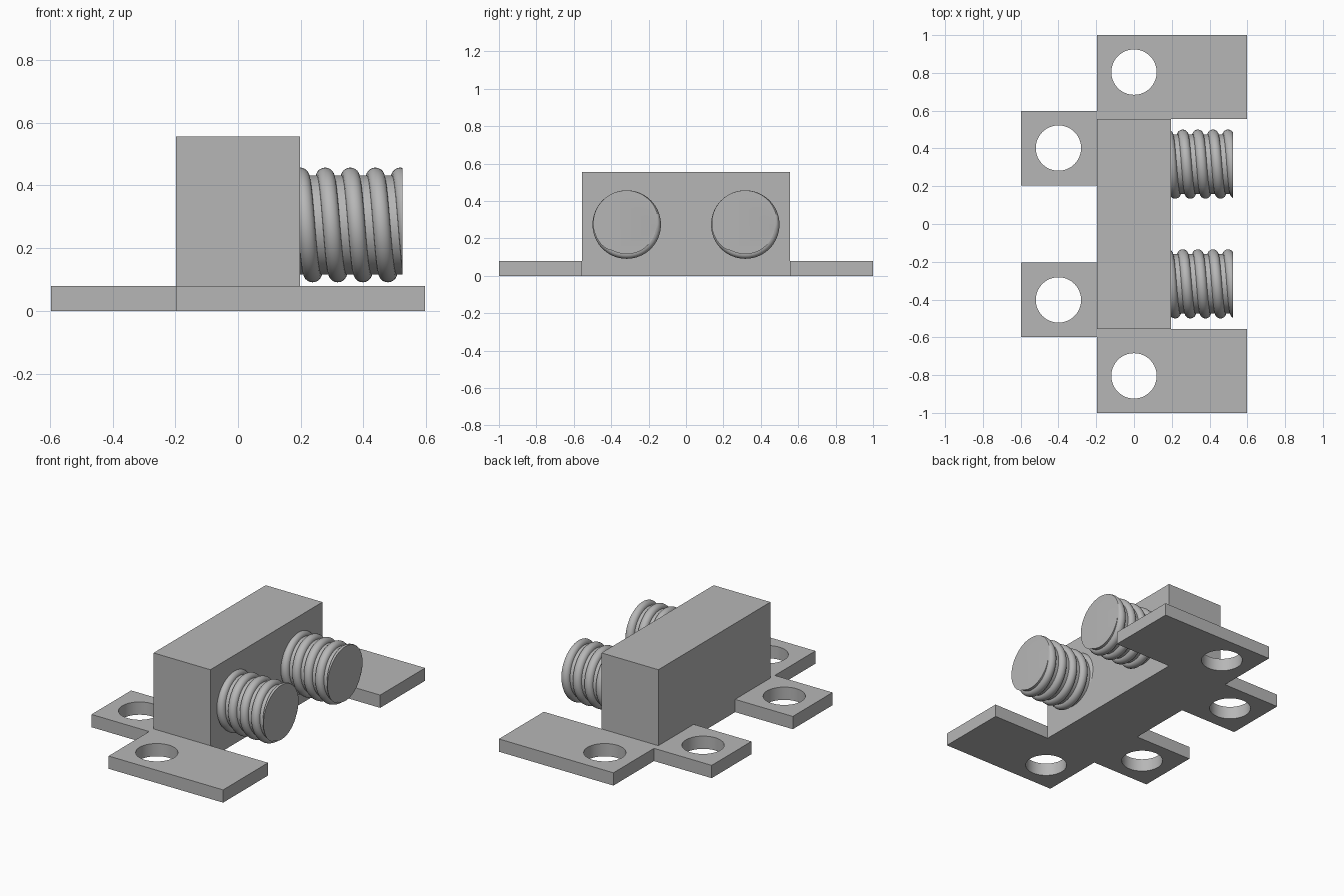
import bpy, bmesh
from math import pi, sin, cos, radians
from mathutils import Vector

if "Cube" in bpy.data.objects:
    bpy.data.objects.remove(bpy.data.objects["Cube"], do_unlink=True)

GREY = (0.47, 0.47, 0.47, 1)
metal = bpy.data.materials.new("plain_grey")
metal.use_nodes = True
metal.diffuse_color = GREY
metal.node_tree.nodes["Principled BSDF"].inputs["Base Color"].default_value = GREY


def add_object(name, mesh, smooth=False):
    obj = bpy.data.objects.new(name, mesh)
    bpy.context.collection.objects.link(obj)
    if not mesh.materials:
        mesh.materials.append(metal)
    if smooth:
        bpy.ops.object.select_all(action="DESELECT")
        obj.select_set(True)
        bpy.context.view_layer.objects.active = obj
        bpy.ops.object.shade_smooth_by_angle(angle=radians(40))
    return obj


def mesh_from(bm, name):
    mesh = bpy.data.meshes.new(name)
    bmesh.ops.recalc_face_normals(bm, faces=bm.faces)
    bm.to_mesh(mesh)
    bm.free()
    return mesh


# Shared dimensions
BLOCK_X, BLOCK_Y, HEIGHT = 0.197, 0.555, 0.556
REACH, THICK = 0.597, 0.08
HOLE_R = 0.12

# Base plate: one outline with four round holes, extruded
half = [(REACH, BLOCK_Y), (REACH, 1), (-BLOCK_X, 1), (-BLOCK_X, 0.598),
        (-REACH, 0.598), (-REACH, 0.205), (-BLOCK_X, 0.205)]
half.insert(0, (BLOCK_X, BLOCK_Y))
outline = half + [(x, -y) for x, y in reversed(half)]
loops = [outline]
for side in (1, -1):
    for cx, cy in ((0, 0.804), (-0.4, 0.402)):
        loops.append([(cx + HOLE_R * cos(a * pi / 32), side * cy + HOLE_R * sin(a * pi / 32))
                      for a in range(64)])

curve = bpy.data.curves.new("base_outline", "CURVE")
curve.dimensions = "2D"
curve.fill_mode = "BOTH"
curve.extrude = THICK / 2
for loop in loops:
    spline = curve.splines.new("POLY")
    spline.points.add(len(loop) - 1)
    for point, (x, y) in zip(spline.points, loop):
        point.co = (x, y, 0, 1)
    spline.use_cyclic_u = True
helper = bpy.data.objects.new("base_outline", curve)
bpy.context.collection.objects.link(helper)
graph = bpy.context.evaluated_depsgraph_get()
filled = bpy.data.meshes.new_from_object(helper.evaluated_get(graph))
bm = bmesh.new()
bm.from_mesh(filled)
bpy.data.objects.remove(helper)
bpy.data.meshes.remove(filled)
bmesh.ops.remove_doubles(bm, verts=bm.verts, dist=0.0001)
bmesh.ops.translate(bm, verts=bm.verts, vec=(0, 0, THICK / 2))
add_object("base_plate", mesh_from(bm, "base_plate"), smooth=True)

# Upright block standing on the plate
bm = bmesh.new()
bmesh.ops.create_cube(bm, size=1)
bmesh.ops.scale(bm, verts=bm.verts, vec=(2 * BLOCK_X, 2 * BLOCK_Y, HEIGHT - THICK))
bmesh.ops.translate(bm, verts=bm.verts, vec=(0, 0, (HEIGHT + THICK) / 2))
add_object("block", mesh_from(bm, "block"))

# Threaded stud: a rounded thread profile swept along a right-hand helix
PITCH, CORE, BUMP, WIDTH = 0.08, 0.158, 0.025, 0.0275
TURNS, STEPS, ARC = 8, 64, 10
crest = 0.278 - 3 * PITCH
profile = [(crest - PITCH / 2, CORE)]
profile += [(crest - WIDTH * cos(pi * i / ARC), CORE + BUMP * sin(pi * i / ARC))
            for i in range(ARC + 1)]
profile.append((crest + PITCH / 2, CORE))

bm = bmesh.new()
verts = [bm.verts.new((x, 0, r)) for x, r in profile]
edges = [bm.edges.new(pair) for pair in zip(verts, verts[1:])]
bmesh.ops.spin(bm, geom=verts + edges, cent=(0, 0, 0), axis=(1, 0, 0),
               dvec=(PITCH / STEPS, 0, 0), angle=2 * pi * TURNS, steps=TURNS * STEPS)
bmesh.ops.remove_doubles(bm, verts=bm.verts, dist=0.0004)

# Trim both ends square and close them
for x, direction in ((0.19, -1), (0.524, 1)):
    cut = bmesh.ops.bisect_plane(bm, geom=bm.verts[:] + bm.edges[:] + bm.faces[:],
                                 dist=0.00001, plane_co=Vector((x, 0, 0)),
                                 plane_no=Vector((direction, 0, 0)), clear_outer=True)
    rim = [e for e in cut["geom_cut"] if isinstance(e, bmesh.types.BMEdge)]
    bmesh.ops.triangle_fill(bm, edges=rim, use_beauty=True, normal=(direction, 0, 0))
stud_mesh = mesh_from(bm, "threaded_stud")

for name, y in (("right_stud", -0.317), ("left_stud", 0.317)):
    stud = add_object(name, stud_mesh, smooth=(y < 0))
    stud.location = (0, y, 0.274)
